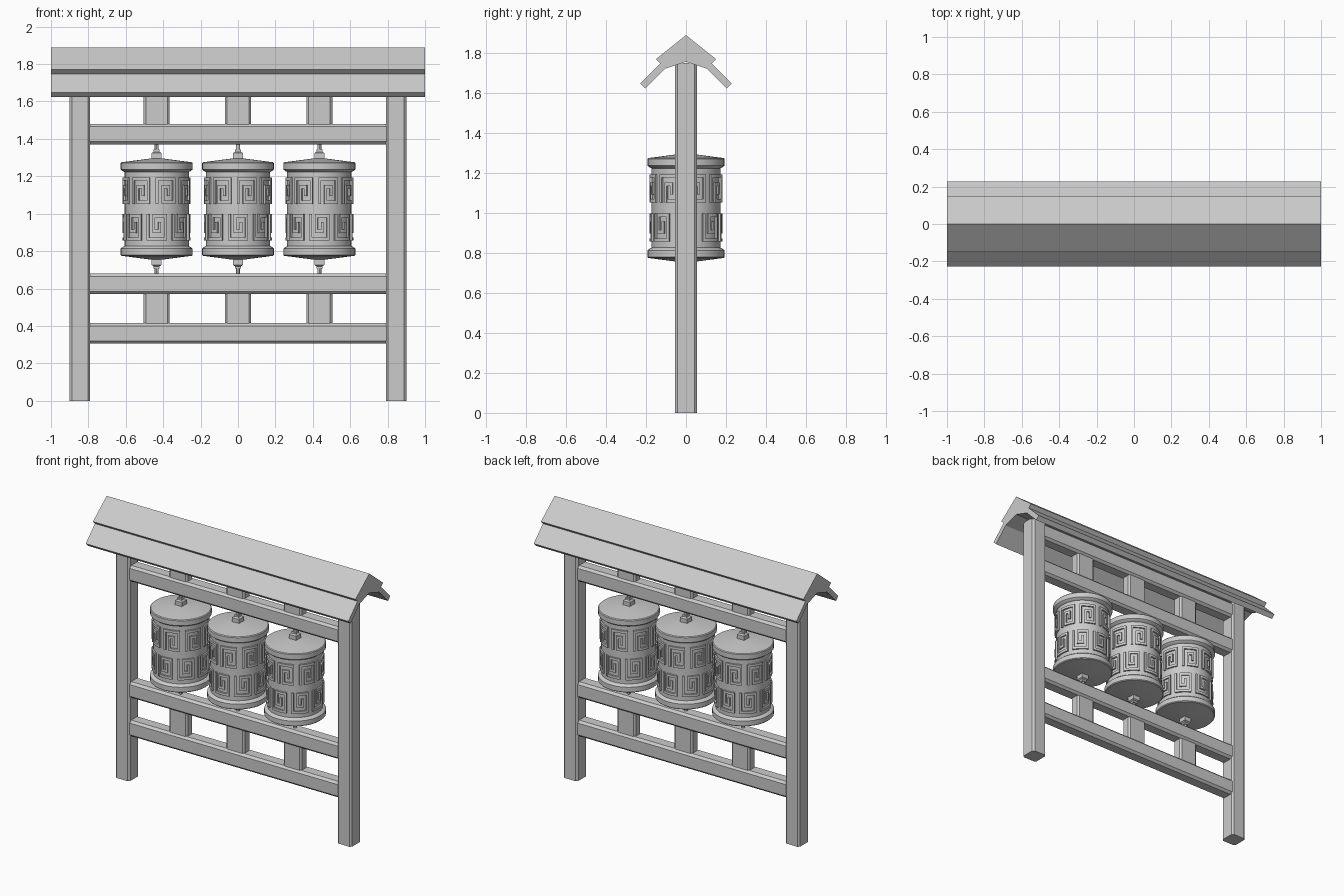
import bpy, bmesh
from math import sin, cos, pi, radians

cube = bpy.data.objects.get("Cube")
if cube:
    bpy.data.objects.remove(cube, do_unlink=True)

grey = bpy.data.materials.new("plain_grey")
grey.use_nodes = True
COLOUR = (0.6, 0.6, 0.6, 1)
grey.diffuse_color = COLOUR
grey.node_tree.nodes["Principled BSDF"].inputs["Base Color"].default_value = COLOUR


def finish(name, bm, smooth=False):
    """Turn a bmesh into a named object."""
    bmesh.ops.recalc_face_normals(bm, faces=bm.faces[:])
    mesh = bpy.data.meshes.new(name)
    bm.to_mesh(mesh)
    bm.free()
    mesh.materials.append(grey)
    obj = bpy.data.objects.new(name, mesh)
    bpy.context.collection.objects.link(obj)
    if smooth:
        bpy.ops.object.select_all(action='DESELECT')
        obj.select_set(True)
        bpy.context.view_layer.objects.active = obj
        bpy.ops.object.shade_smooth_by_angle(angle=radians(30))
    return obj


def beam(name, x0, x1, depth, z0, z1, chamfer=0.012):
    """Chamfered timber, centred on y = 0."""
    bm = bmesh.new()
    bmesh.ops.create_cube(bm, size=1)
    size = (x1 - x0, depth, z1 - z0)
    bmesh.ops.scale(bm, vec=size, verts=bm.verts)
    bmesh.ops.translate(bm, vec=((x0 + x1) / 2, 0, (z0 + z1) / 2), verts=bm.verts)
    # Only the edges along the grain are chamfered
    axis = size.index(max(size)) if name != "spacer_block" else 2
    edges = [e for e in bm.edges
             if abs((e.verts[0].co - e.verts[1].co)[axis]) > 1e-4]
    bmesh.ops.bevel(bm, geom=edges, offset=chamfer, segments=1, affect='EDGES')
    return finish(name, bm)


def lathe(name, profile, x, sides, turn=0.0, smooth=True):
    """Revolve (radius, z) points around a vertical axis at x."""
    bm = bmesh.new()
    rings = [[bm.verts.new((x + r * cos(turn + 2 * pi * i / sides),
                            r * sin(turn + 2 * pi * i / sides), z))
              for i in range(sides)] for r, z in profile]
    for low, high in zip(rings, rings[1:]):
        for i in range(sides):
            j = (i + 1) % sides
            bm.faces.new((low[i], low[j], high[j], high[i]))
    bm.faces.new(rings[0])
    bm.faces.new(rings[-1])
    return finish(name, bm, smooth)


def curved_bar(bm, x, a0, a1, z0, z1, r0=0.165, r1=0.182):
    """Raised strip that follows the drum."""
    steps = max(1, round((a1 - a0) / 0.13))
    rings = []
    for i in range(steps + 1):
        a = a0 + (a1 - a0) * i / steps
        rings.append([bm.verts.new((x + r * sin(a), -r * cos(a), z))
                      for r, z in ((r0, z0), (r1, z0), (r1, z1), (r0, z1))])
    for p, q in zip(rings, rings[1:]):
        for k in range(4):
            m = (k + 1) % 4
            bm.faces.new((p[k], p[m], q[m], q[k]))
    bm.faces.new(rings[0])
    bm.faces.new(rings[-1])


# Square spiral walked by each raised tile
SPIRAL = [(-3, -3), (-3, 3), (3, 3), (3, -3), (-1, -3), (-1, 1), (1, 1), (1, -1)]
TILES = 8
MID = 1.025


def key_pattern(x):
    bm = bmesh.new()
    ua, uz = 0.088, 0.0207
    for row in (1, -1):
        zc = MID + row * 0.098
        for t in range(TILES):
            ac = 2 * pi * (t + (0.35 if row > 0 else 0.0)) / TILES
            for (px, pz), (qx, qz) in zip(SPIRAL, SPIRAL[1:]):
                zs = sorted((zc + row * pz * uz, zc + row * qz * uz))
                curved_bar(bm, x, ac + (min(px, qx) - 0.45) * ua,
                           ac + (max(px, qx) + 0.45) * ua,
                           zs[0] - 0.42 * uz, zs[1] + 0.42 * uz)
    finish("key_pattern", bm)


# Posts
for side, name in ((-1, "right_post"), (1, "left_post")):
    beam(name, side * 0.845 - 0.055, side * 0.845 + 0.055, 0.11, 0, 1.75)

# Rails
for name, z0, z1 in (("bottom_rail", 0.305, 0.415), ("lower_rail", 0.57, 0.68),
                     ("upper_rail", 1.37, 1.48), ("top_rail", 1.635, 1.745)):
    beam(name, -0.80, 0.80, 0.095, z0, z1, 0.015)

# Spacer blocks and drums
for x in (-0.435, 0, 0.435):
    for z0, z1 in ((0.405, 0.58), (1.47, 1.645)):
        beam("spacer_block", x - 0.07, x + 0.07, 0.07, z0, z1)

    lathe("drum_body", [(0.172, MID - 0.21), (0.172, MID + 0.21)], x, 32)
    key_pattern(x)
    for s, where in ((1, "upper"), (-1, "lower")):
        cap = [(0.165, 0.195), (0.182, 0.203), (0.193, 0.212), (0.193, 0.245),
               (0.188, 0.25), (0.02, 0.272)]
        lathe(where + "_cap", [(r, MID + s * h) for r, h in cap], x, 32)
        # Square hub tapering to the axle
        hub = [(0.038, 0.262), (0.038, 0.299), (0.023, 0.306), (0.023, 0.318)]
        lathe(where + "_hub", [(r, MID + s * h) for r, h in hub], x, 4, pi / 4, False)
        lathe(where + "_axle", [(0.011, MID + s * 0.30), (0.011, MID + s * 0.36)], x, 12)

# Roof: one half of the section, mirrored, then run along x
half = [(0, 1.89), (0.15, 1.77), (0.128, 1.748), (0.228, 1.648),
        (0.204, 1.624), (0.107, 1.721), (0, 1.757)]
section = half + [(-y, z) for y, z in half[-2:0:-1]]
bm = bmesh.new()
face = bm.faces.new([bm.verts.new((-1, y, z)) for y, z in section])
run = bmesh.ops.extrude_face_region(bm, geom=[face], use_keep_orig=True)
bmesh.ops.translate(bm, vec=(2, 0, 0),
                    verts=[v for v in run["geom"] if isinstance(v, bmesh.types.BMVert)])
finish("roof", bm)
